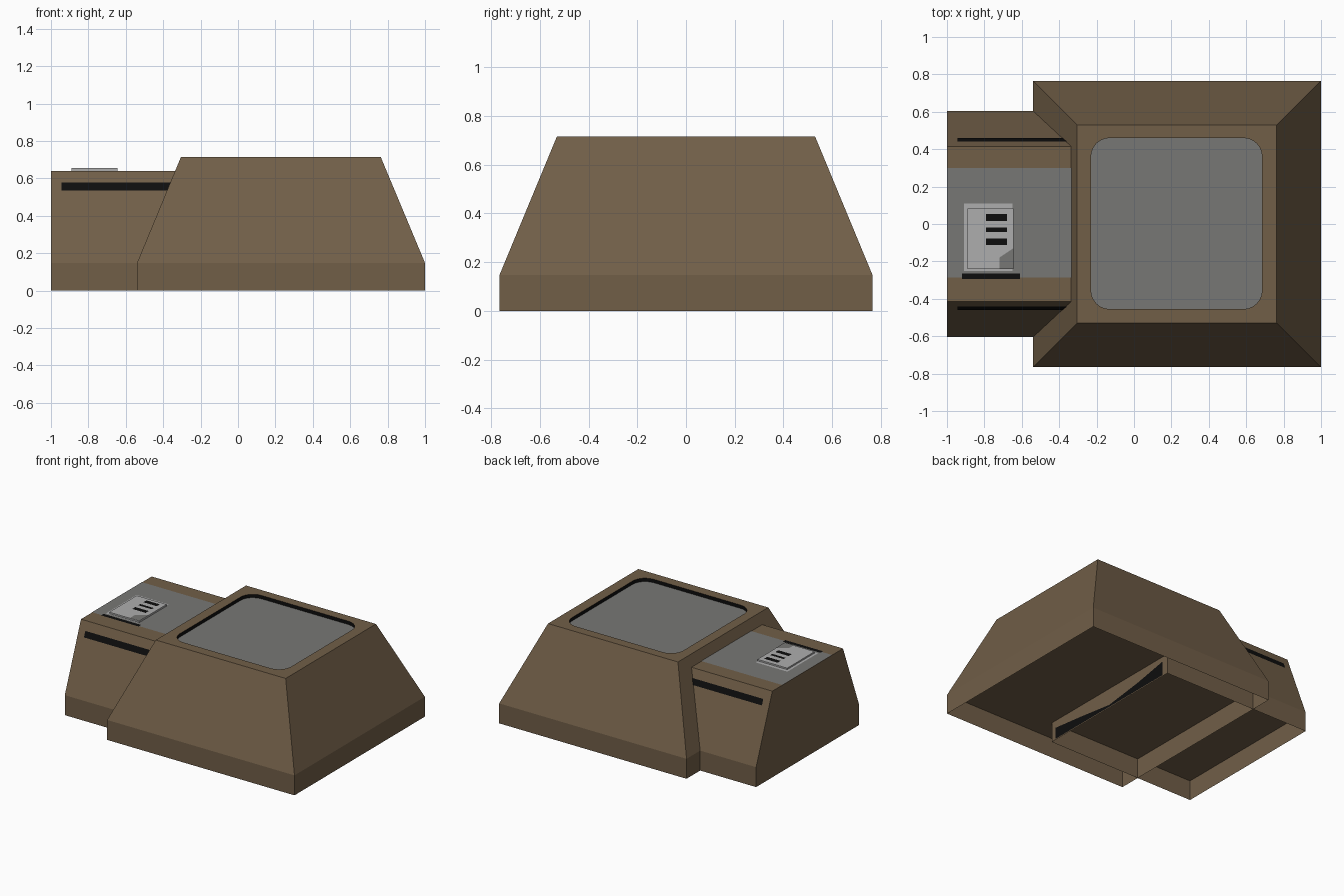
import bpy, math

if "Cube" in bpy.data.objects:
    bpy.data.objects.remove(bpy.data.objects["Cube"])


def material(name, rgb):
    m = bpy.data.materials.new(name)
    m.diffuse_color = (*rgb, 1)
    m.use_nodes = True
    m.node_tree.nodes["Principled BSDF"].inputs["Base Color"].default_value = m.diffuse_color
    return m


BROWN = material("brown_casing", (0.165, 0.113, 0.064))
GREY = material("mid_grey", (0.185, 0.185, 0.178))
LIGHT = material("light_grey", (0.42, 0.42, 0.42))
BLACK = material("black", (0.004, 0.004, 0.004))


def mesh_object(name, verts, faces, mats, indices=None):
    me = bpy.data.meshes.new(name)
    me.from_pydata(verts, [], faces)
    for m in mats:
        me.materials.append(m)
    if indices:
        for p, i in zip(me.polygons, indices):
            p.material_index = i
    ob = bpy.data.objects.new(name, me)
    bpy.context.collection.objects.link(ob)
    return ob


def rect(x0, x1, y0, y1, z):
    return [(x0, y0, z), (x1, y0, z), (x1, y1, z), (x0, y1, z)]


def band(a, b, n):
    """Quads joining ring a (lower) to ring b (upper)."""
    return [(a + i, a + (i + 1) % n, b + (i + 1) % n, b + i) for i in range(n)]


def plate(name, pts, mat):
    return mesh_object(name, pts, [tuple(range(len(pts)))], [mat])


def rounded(x0, x1, y0, y1, r, z, k):
    """Rounded rectangle, k points per corner, same corner order as rect()."""
    pts = []
    for c, (cx, cy) in enumerate([(x0 + r, y0 + r), (x1 - r, y0 + r),
                                  (x1 - r, y1 - r), (x0 + r, y1 - r)]):
        for j in range(k):
            a = math.pi + (c + j / (k - 1)) * math.pi / 2
            pts.append((cx + r * math.cos(a), cy + r * math.sin(a), z))
    return pts


# main hood: hollow skirt, tapered body, recessed rounded panel on top
K = 7
N = 4 * K
verts = (rect(-0.54, 1, -0.765, 0.765, 0) + rect(-0.54, 1, -0.765, 0.765, 0.148)
         + rect(-0.305, 0.763, -0.53, 0.53, 0.715)
         + rounded(-0.23, 0.685, -0.455, 0.46, 0.1, 0.715, K)
         + rounded(-0.23, 0.685, -0.455, 0.46, 0.1, 0.69, K))
faces = band(0, 4, 4) + band(4, 8, 4) + [(7, 6, 5, 4)]
for i in range(N):
    j = (i + 1) % N
    f = [8 + i // K, 8 + j // K, 12 + j, 12 + i]
    faces.append(tuple(dict.fromkeys(f)))
idx = [0] * len(faces)
faces += [(12 + i, 12 + (i + 1) % N, 12 + N + (i + 1) % N, 12 + N + i) for i in range(N)]
idx += [2] * N
faces.append(tuple(range(12 + N, 12 + 2 * N)))
idx.append(1)
mesh_object("hood", verts, faces, [BROWN, GREY, BLACK], idx)

# lower side housing, running under the hood
verts = (rect(-1, 0.215, -0.605, 0.605, 0) + rect(-1, 0.215, -0.605, 0.605, 0.148)
         + rect(-1, 0.215, -0.415, 0.415, 0.64))
mesh_object("side_housing", verts,
            band(0, 4, 4) + band(4, 8, 4) + [(7, 6, 5, 4), (8, 9, 10, 11)], [BROWN])

# black slots on the two slopes
for s, side in ((-1, "front"), (1, "back")):
    def on_slope(x, z):
        return (x, s * (0.605 - 0.19 * (z - 0.148) / 0.492 + 0.003), z + 0.001)
    pts = [on_slope(-0.945, 0.535), on_slope(-0.36, 0.535),
           on_slope(-0.36, 0.577), on_slope(-0.945, 0.577)]
    plate(side + "_slot", pts if s < 0 else pts[::-1], BLACK)

# grey strip and markings on the housing top
plate("top_strip", rect(-1, -0.33, -0.285, 0.30, 0.642), GREY)
plate("panel_surround", rect(-0.91, -0.65, -0.25, 0.11, 0.644), LIGHT)
plate("dark_line", rect(-0.92, -0.61, -0.295, -0.265, 0.644), BLACK)

# raised control panel with three slits and a grey corner
verts = rect(-0.89, -0.645, -0.24, 0.083, 0.64) + rect(-0.89, -0.645, -0.24, 0.083, 0.655)
mesh_object("control_panel", verts, band(0, 4, 4) + [(4, 5, 6, 7), (3, 2, 1, 0)], [LIGHT])
for n, y in enumerate((0.035, -0.03, -0.095)):
    h = 0.012 if n == 1 else 0.018
    plate(f"panel_slit_{n + 1}", rect(-0.79, -0.68, y - h, y + h, 0.657), BLACK)
plate("panel_corner", [(-0.72, -0.24, 0.657), (-0.645, -0.24, 0.657),
                       (-0.645, -0.13, 0.657), (-0.72, -0.18, 0.657)], GREY)

# dark stain on the inner end wall, seen from below
plate("inner_wall_mark", [(0.218, -0.56, 0.005), (0.218, 0.56, 0.005), (0.218, 0.56, 0.11),
                          (0.218, 0.3, 0.06), (0.218, 0, 0.02), (0.218, -0.3, 0.06),
                          (0.218, -0.56, 0.09)], BLACK)
